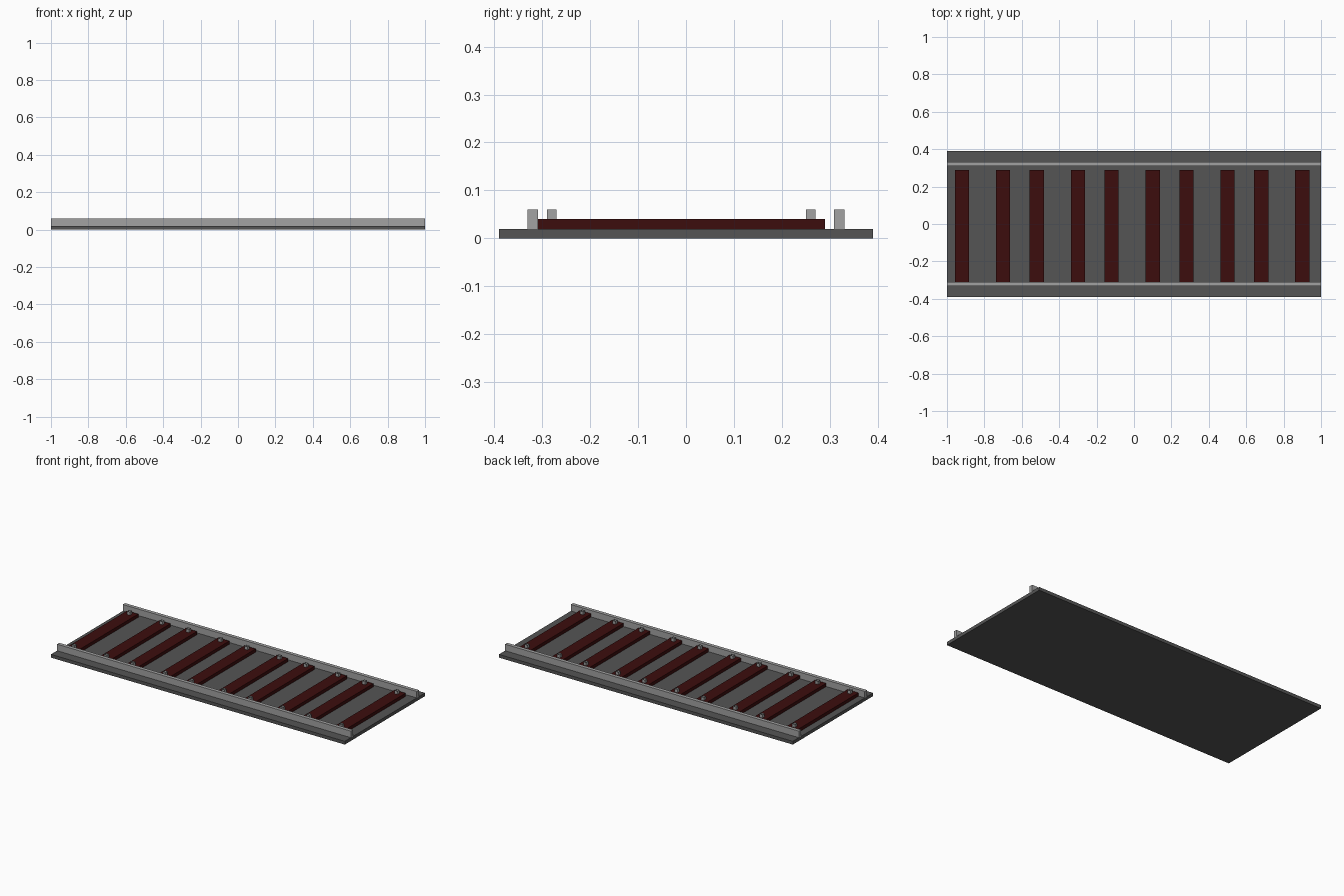
import bpy
import bmesh

cube = bpy.data.objects.get("Cube")
if cube:
    bpy.data.objects.remove(cube, do_unlink=True)


def material(name, rgb):
    mat = bpy.data.materials.new(name)
    mat.use_nodes = True
    colour = (*rgb, 1.0)
    mat.diffuse_color = colour
    bsdf = next(n for n in mat.node_tree.nodes if n.type == "BSDF_PRINCIPLED")
    bsdf.inputs["Base Color"].default_value = colour
    return mat


BED = material("dark grey", (0.09, 0.09, 0.09))
METAL = material("light grey", (0.36, 0.36, 0.36))
WOOD = material("dark red", (0.045, 0.004, 0.004))


def box(name, centre, size, mat, open_ends=False):
    """Box from centre and size; open_ends leaves off the top and bottom."""
    bm = bmesh.new()
    bmesh.ops.create_cube(bm, size=1)
    if open_ends:
        caps = [f for f in bm.faces if abs(f.normal.z) > 0.5]
        bmesh.ops.delete(bm, geom=caps, context="FACES_ONLY")
    bmesh.ops.scale(bm, vec=size, verts=bm.verts)
    mesh = bpy.data.meshes.new(name)
    bm.to_mesh(mesh)
    bm.free()
    mesh.materials.append(mat)
    obj = bpy.data.objects.new(name, mesh)
    obj.location = centre
    bpy.context.collection.objects.link(obj)
    return obj


# Track bed
box("track_bed", (0, 0, 0.01), (2, 0.78, 0.02), BED)

# Rails along both sides
for side, y in (("front", -0.32), ("back", 0.32)):
    box(f"{side}_rail", (0, y, 0.04), (2, 0.022, 0.04), METAL)

# Sleepers in five repeating pairs, each with a hollow spike at both ends
for pair in range(5):
    for which, start in enumerate((-0.92, -0.70)):
        x = start + 0.4 * pair
        n = 2 * pair + which + 1
        box(f"sleeper_{n}", (x, -0.01, 0.03), (0.076, 0.6, 0.02), WOOD)
        for side, y in (("front", -0.28), ("back", 0.26)):
            box(f"{side}_spike_{n}", (x, y, 0.05), (0.02, 0.02, 0.02),
                METAL, open_ends=True)
